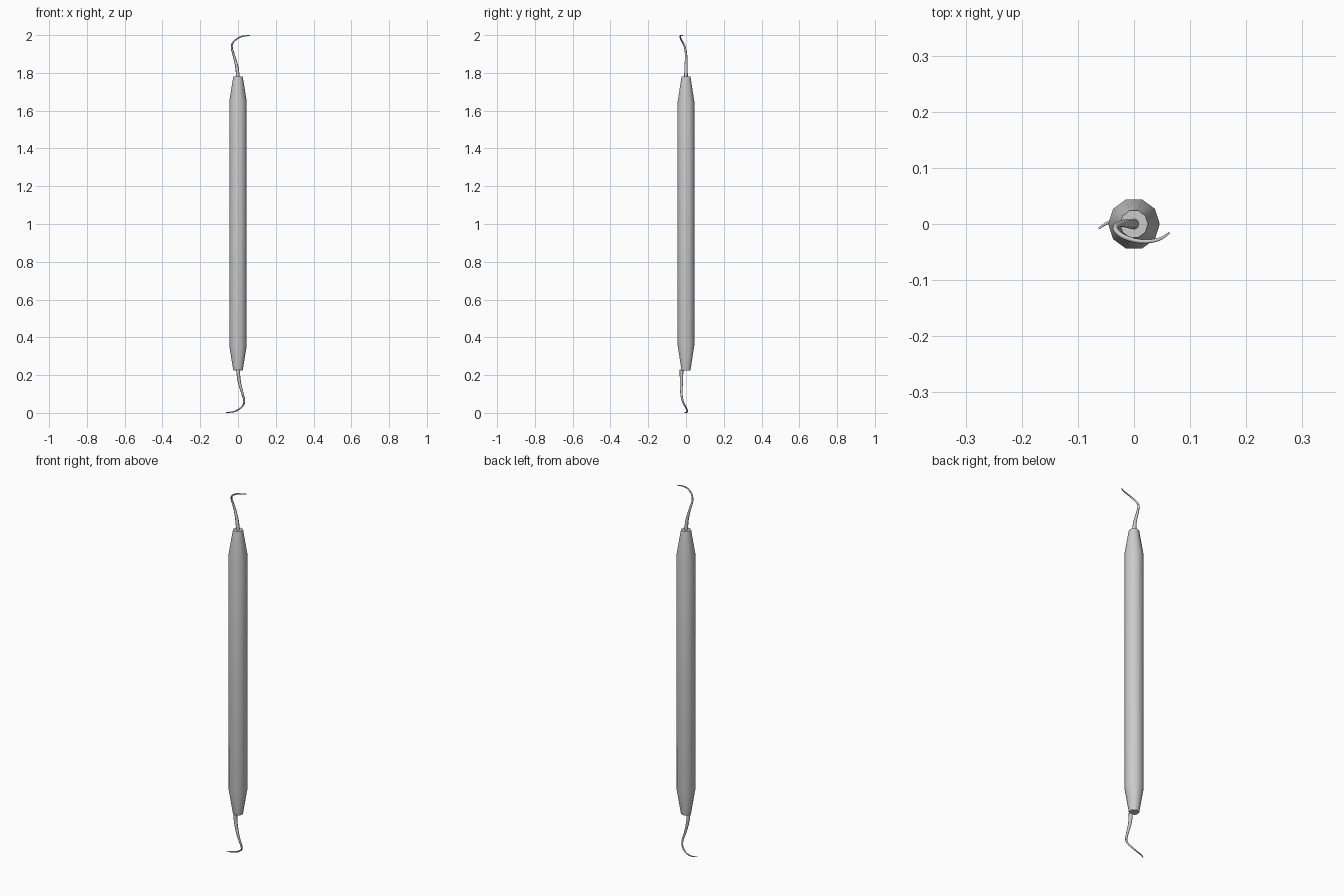
import bpy, bmesh, math

if "Cube" in bpy.data.objects:
    bpy.data.objects.remove(bpy.data.objects["Cube"])


def finish(obj, angle):
    bpy.ops.object.select_all(action='DESELECT')
    obj.select_set(True)
    bpy.context.view_layer.objects.active = obj
    if obj.type == 'CURVE':
        bpy.ops.object.convert(target='MESH')
    bpy.ops.object.shade_smooth_by_angle(angle=math.radians(angle))


# Ten-sided handle, lathed from a (radius, z) profile
def make_handle(profile, sides=10):
    bm = bmesh.new()
    rings = []
    for r, z in profile:
        rings.append([bm.verts.new((r * math.cos(i * math.tau / sides),
                                    r * math.sin(i * math.tau / sides), z))
                      for i in range(sides)])
    for a, b in zip(rings, rings[1:]):
        for i in range(sides):
            j = (i + 1) % sides
            bm.faces.new((a[i], a[j], b[j], b[i]))
    bm.faces.new(rings[0][::-1])
    bm.faces.new(rings[-1])
    mesh = bpy.data.meshes.new("handle")
    bm.to_mesh(mesh)
    bm.free()
    obj = bpy.data.objects.new("handle", mesh)
    bpy.context.collection.objects.link(obj)
    finish(obj, 40)


# Tapered hooked pick swept along a path of (x, y, z, radius)
def make_pick(name, path):
    cu = bpy.data.curves.new(name, 'CURVE')
    cu.dimensions = '3D'
    cu.bevel_depth = 1.0
    cu.bevel_resolution = 2
    cu.resolution_u = 5
    cu.use_fill_caps = True
    sp = cu.splines.new('BEZIER')
    sp.bezier_points.add(len(path) - 1)
    for p, (x, y, z, r) in zip(sp.bezier_points, path):
        p.co = (x, y, z)
        p.radius = r
        p.handle_left_type = p.handle_right_type = 'AUTO'
    obj = bpy.data.objects.new(name, cu)
    bpy.context.collection.objects.link(obj)
    finish(obj, 50)


make_handle([(0.025, 0.225), (0.046, 0.355), (0.046, 1.65), (0.025, 1.78)])

path = [
    (0.000, 0.000, 1.770, 0.0100),
    (-0.006, 0.000, 1.830, 0.0085),
    (-0.024, 0.000, 1.900, 0.0060),
    (-0.033, -0.007, 1.938, 0.0050),
    (-0.028, -0.016, 1.958, 0.0045),
    (-0.010, -0.026, 1.977, 0.0042),
    (0.018, -0.031, 1.992, 0.0038),
    (0.045, -0.027, 1.997, 0.0030),
    (0.063, -0.016, 1.998, 0.0018),
]
make_pick("upper_pick", path)
# Lower pick is the upper one turned through a point, set slightly forward
make_pick("lower_pick", [(-x, -0.024 - y, 2.0 - z, r) for x, y, z, r in path])
